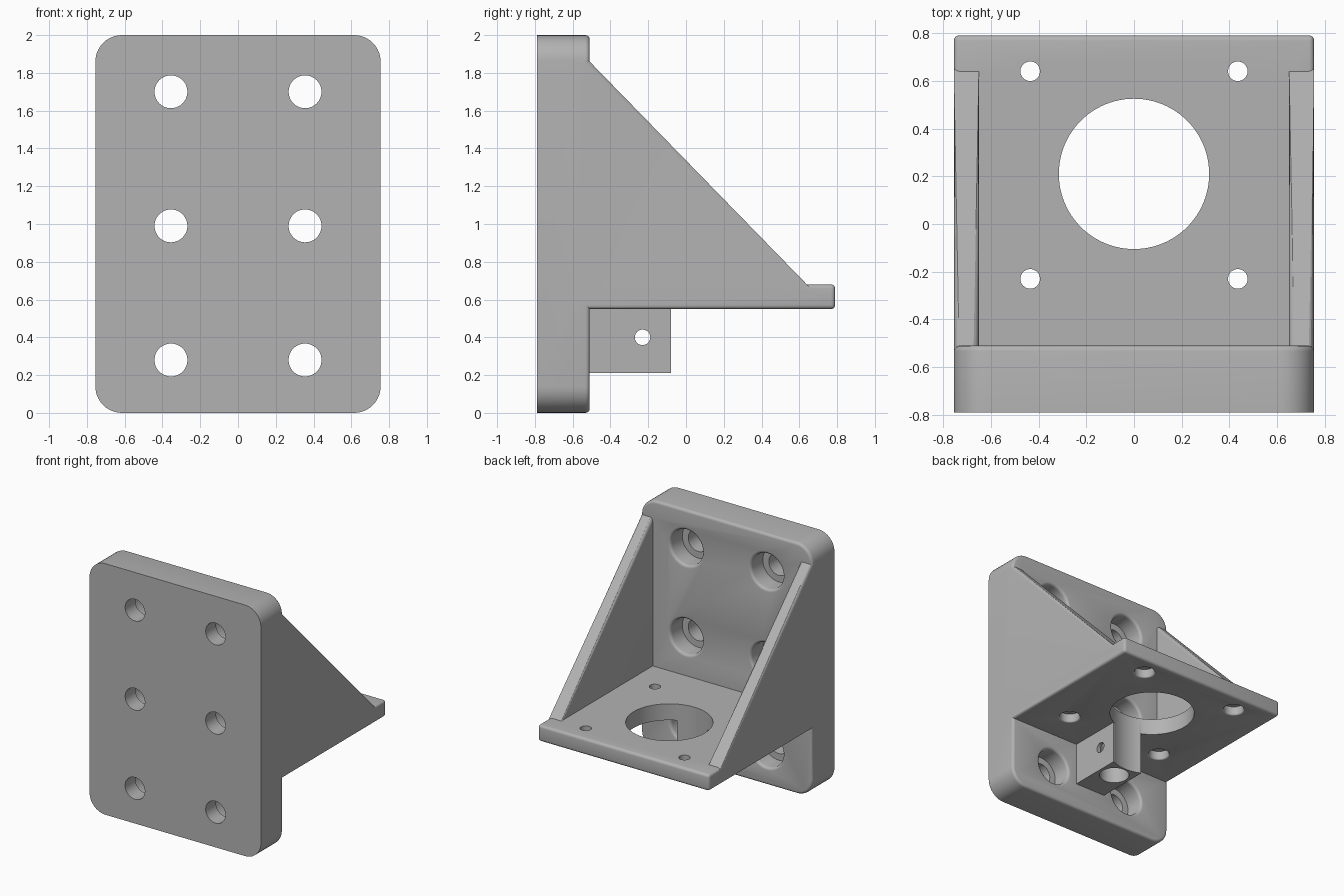
import bpy, bmesh, math
from mathutils import Matrix, Vector

cube = bpy.data.objects.get("Cube")
if cube:
    bpy.data.objects.remove(cube, do_unlink=True)

mat = bpy.data.materials.new("mid_grey")
mat.use_nodes = True
GREY = (0.45, 0.45, 0.45, 1)
mat.diffuse_color = GREY
mat.node_tree.nodes["Principled BSDF"].inputs["Base Color"].default_value = GREY

HALF_W = 0.755
FRONT, FACE, BACK = -0.79, -0.51, 0.79   # plate front, plate rear face, shelf end
LOW, TOP = 0.55, 0.68                    # shelf underside and top
EDGE = 0.022                             # small edge rounding


def finish(bm, name):
    bmesh.ops.recalc_face_normals(bm, faces=bm.faces)
    mesh = bpy.data.meshes.new(name)
    bm.to_mesh(mesh)
    bm.free()
    ob = bpy.data.objects.new(name, mesh)
    mesh.materials.append(mat)
    bpy.context.collection.objects.link(ob)
    return ob


def round_edges(bm, rule, radius=EDGE, segments=4):
    """Round the edges whose two ends satisfy the rule."""
    edges = [e for e in bm.edges if rule(e.verts[0].co, e.verts[1].co)]
    bmesh.ops.bevel(bm, geom=edges, offset=radius, segments=segments,
                    profile=0.5, affect='EDGES', clamp_overlap=True)


def box(lo, hi):
    bm = bmesh.new()
    bmesh.ops.create_cube(bm, size=1)
    lo, hi = Vector(lo), Vector(hi)
    for v in bm.verts:
        v.co = Vector(a + (b - a) * (c + 0.5) for a, b, c in zip(lo, hi, v.co))
    return bm


def rod(name, centre, axis, radius, length, sides=64):
    bm = bmesh.new()
    turn = Vector((0, 0, 1)).rotation_difference(Vector(axis)).to_matrix().to_4x4()
    bmesh.ops.create_cone(bm, cap_ends=True, segments=sides, radius1=radius,
                          radius2=radius, depth=length,
                          matrix=Matrix.Translation(centre) @ turn)
    return finish(bm, name)


def lathe_cutter(name, mouth, axis, profile, sides=48):
    """Stepped drill: profile lists (depth, radius) measured from the mouth along axis."""
    bm = bmesh.new()
    turn = Vector((0, 0, 1)).rotation_difference(Vector(axis)).to_matrix()
    rings = []
    for depth, r in profile:
        rings.append([bm.verts.new(Vector(mouth) + turn @ Vector(
            (r * math.cos(a), r * math.sin(a), depth)))
            for a in (math.tau * i / sides for i in range(sides))])
    for a, b in zip(rings, rings[1:]):
        for i in range(sides):
            j = (i + 1) % sides
            bm.faces.new((a[i], a[j], b[j], b[i]))
    bm.faces.new(rings[0])
    bm.faces.new(rings[-1])
    return finish(bm, name)


def flared(bore, depth, inner, through, lip=EDGE):
    """Profile of a counterbore with a rounded lip and a smaller through hole."""
    arc = [(lip * (1 - math.cos(a)), bore + lip * (1 - math.sin(a)))
           for a in (math.pi / 2 * i / 4 for i in range(5))]
    # the arc starts at the widened mouth and ends tangent to the bore
    arc = [(lip - lip * math.cos(t), bore + lip - lip * math.sin(t))
           for t in (math.pi / 2 * i / 4 for i in range(5))]
    return [(-0.03, bore + lip)] + arc + [(depth, bore), (depth, inner), (through, inner)]


def combine(target, other, operation):
    mod = target.modifiers.new("combine", 'BOOLEAN')
    mod.operation, mod.solver, mod.object = operation, 'EXACT', other
    bpy.context.view_layer.objects.active = target
    bpy.ops.object.modifier_apply(modifier=mod.name)
    bpy.data.objects.remove(other, do_unlink=True)


# Mounting plate: large round corners, rounded rear rim
bm = box((-HALF_W, FRONT, 0), (HALF_W, FACE, 2))
round_edges(bm, lambda a, b: abs(a.y - b.y) > 0.1, 0.14, 10)
round_edges(bm, lambda a, b: min(a.y, b.y) > FACE - 0.001)
bracket = finish(bm, "mounting_bracket")

# Shelf
bm = box((-HALF_W, -0.6, LOW), (HALF_W, BACK, TOP))
round_edges(bm, lambda a, b: max(a.y, b.y) > 0)
combine(bracket, finish(bm, "shelf"), 'UNION')

# Side gussets: sloping webs
for side in (-1, 1):
    bm = bmesh.new()
    outline = [(-0.6, 0.62), (-0.6, 1.86), (FACE, 1.86), (0.64, TOP), (0.70, 0.62)]
    face = bm.faces.new([bm.verts.new((side * 0.65, y, z)) for y, z in outline])
    geom = bmesh.ops.extrude_face_region(bm, geom=[face])["geom"]
    for v in geom:
        if isinstance(v, bmesh.types.BMVert):
            v.co.x = side * HALF_W
    round_edges(bm, lambda a, b: abs(a.x - b.x) < 0.01 and min(a.y, b.y) > -0.55
                and abs(a.z - b.z) > 0.01)
    combine(bracket, finish(bm, "gusset"), 'UNION')

# Holder block under the shelf
bm = box((-0.135, -0.6, 0.21), (0.135, -0.08, 0.6))
combine(bracket, finish(bm, "holder_block"), 'UNION')

# Large round opening, which also nicks the holder block
combine(bracket, rod("opening", (0, 0.21, 0.4), (0, 0, 1), 0.315, 1, 96), 'DIFFERENCE')

# Counterbored mounting holes in the plate
for x in (-0.355, 0.355):
    for z in (0.28, 0.99, 1.70):
        combine(bracket, lathe_cutter("plate_hole", (x, FACE, z), (0, -1, 0),
                                      flared(0.14, 0.15, 0.087, 0.4)), 'DIFFERENCE')

# Counterbored screw holes in the shelf
for x in (-0.435, 0.435):
    for y in (-0.23, 0.64):
        combine(bracket, lathe_cutter("shelf_hole", (x, y, LOW), (0, 0, 1),
                                      flared(0.075, 0.07, 0.041, 0.25, 0.012)), 'DIFFERENCE')

# Blind socket and cross hole in the holder block
combine(bracket, rod("socket", (0, -0.23, 0.33), (0, 0, 1), 0.11, 0.42), 'DIFFERENCE')
combine(bracket, rod("cross_hole", (0, -0.23, 0.40), (1, 0, 0), 0.041, 0.6, 32), 'DIFFERENCE')

# Smooth rounded surfaces, keep flat faces crisp
bpy.ops.object.select_all(action='DESELECT')
bracket.select_set(True)
bpy.context.view_layer.objects.active = bracket
bpy.ops.object.shade_smooth_by_angle(angle=math.radians(30))
